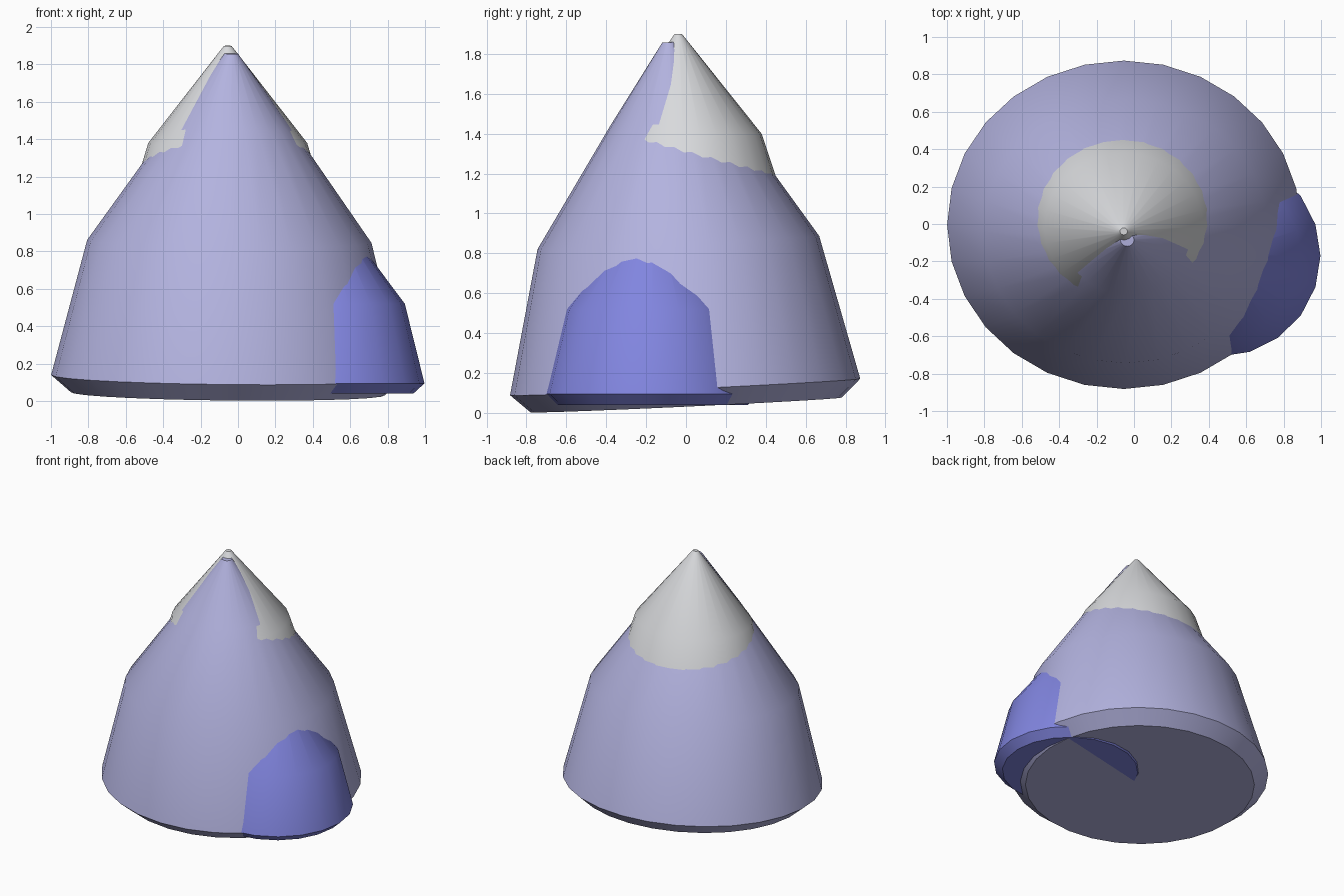
import bpy, bmesh, math

if "Cube" in bpy.data.objects:
    bpy.data.objects.remove(bpy.data.objects["Cube"])


def material(name, rgb):
    m = bpy.data.materials.new(name)
    m.diffuse_color = (*rgb, 1.0)
    m.use_nodes = True
    m.node_tree.nodes["Principled BSDF"].inputs["Base Color"].default_value = m.diffuse_color
    return m


def lathe(name, profile, sides, y_scale, loc, tilt, mat):
    """Closed solid of stacked rings from a (radius, height) profile, bottom to top."""
    bm = bmesh.new()
    rings = []
    for r, z in profile:
        rings.append([bm.verts.new((r * math.cos(2 * math.pi * i / sides),
                                    r * y_scale * math.sin(2 * math.pi * i / sides), z))
                      for i in range(sides)])
    for a, b in zip(rings, rings[1:]):
        for i in range(sides):
            j = (i + 1) % sides
            bm.faces.new((a[i], a[j], b[j], b[i]))
    bm.faces.new(rings[0][::-1])
    bm.faces.new(rings[-1])
    me = bpy.data.meshes.new(name)
    bm.to_mesh(me)
    bm.free()
    me.materials.append(mat)
    ob = bpy.data.objects.new(name, me)
    bpy.context.collection.objects.link(ob)
    ob.location = loc
    ob.rotation_euler = [math.radians(a) for a in tilt]
    bpy.ops.object.select_all(action='DESELECT')
    ob.select_set(True)
    bpy.context.view_layer.objects.active = ob
    bpy.ops.object.shade_smooth_by_angle(angle=math.radians(30))
    return ob


lavender = material("lavender rock", (0.45, 0.45, 0.74))
blue = material("blue rock", (0.22, 0.235, 0.74))
snow = material("snow", (0.69, 0.70, 0.72))

# Main mountain, leaning slightly to the front
lathe("mountain", [(0.84, 0), (0.945, 0.09), (0.76, 0.815), (0.334, 1.42), (0.036, 1.82)],
      28, 0.93, (-0.055, 0, 0.04), (2.7, 0.6, 0), lavender)

# Snow cap pushed through the peak
lathe("snow_cap", [(0.47, -0.4), (0.53, -0.35), (0.425, 0), (0.04, 0.495), (0.02, 0.52)],
      28, 0.93, (-0.055, -0.015, 1.38), (2.7, 0, 0), snow)

# Small foothill on the right
lathe("foothill", [(0.485, 0), (0.545, 0.055), (0.44, 0.48), (0.03, 1.03)],
      20, 0.99, (0.452, -0.17, 0.04), (0, 0, 0), blue)
